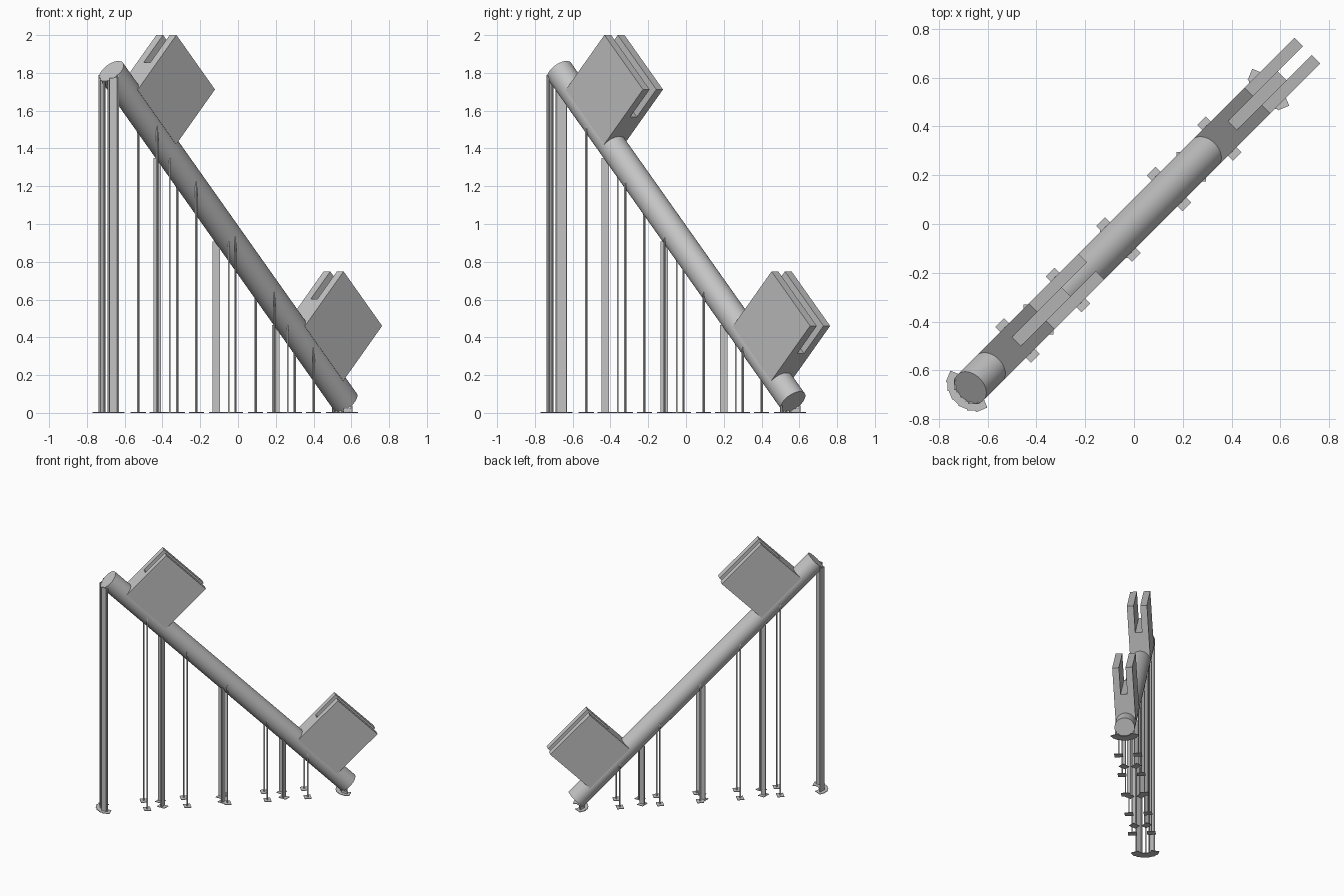
import bpy, bmesh, math
from mathutils import Vector, Matrix

if "Cube" in bpy.data.objects:
    bpy.data.objects.remove(bpy.data.objects["Cube"])

R2 = math.sqrt(2)
RADIUS = 0.075
S_TOP, Z_TOP = -0.9475, 1.81      # centre of the high end of the tube
S_LOW, Z_LOW = 0.802, 0.06        # centre of the low end

grey = bpy.data.materials.new("light_grey")
grey.diffuse_color = (0.55, 0.55, 0.55, 1)
grey.use_nodes = True
grey.node_tree.nodes["Principled BSDF"].inputs["Base Color"].default_value = grey.diffuse_color

ACROSS = Vector((1, -1, 0)) / R2          # sideways
ALONG = Vector((0.5, 0.5, -1 / R2))       # down the tube
OUT = Vector((0.5, 0.5, 1 / R2))          # square to the tube, upward


def at(s, t, z):
    """Point from distance along the diagonal, sideways offset and height."""
    return Vector(((s + t) / R2, (s - t) / R2, z))


def finish(name, bm):
    bmesh.ops.recalc_face_normals(bm, faces=bm.faces)
    mesh = bpy.data.meshes.new(name)
    bm.to_mesh(mesh)
    bm.free()
    ob = bpy.data.objects.new(name, mesh)
    bpy.context.collection.objects.link(ob)
    mesh.materials.append(grey)
    return ob


def box(bm, centre, size, angle):
    m = (Matrix.Translation(centre) @ Matrix.Rotation(angle, 4, 'Z')
         @ Matrix.Diagonal((*size, 1)))
    bmesh.ops.create_cube(bm, size=1, matrix=m)


# Sloping tube
top, low = at(S_TOP, 0, Z_TOP), at(S_LOW, 0, Z_LOW)
bm = bmesh.new()
turn = ALONG.to_track_quat('Z', 'Y').to_matrix().to_4x4()
bmesh.ops.create_cone(bm, cap_ends=True, segments=64, radius1=RADIUS, radius2=RADIUS,
                      depth=(low - top).length,
                      matrix=Matrix.Translation((top + low) / 2) @ turn)
tube = finish("sloping_tube", bm)
bpy.context.view_layer.objects.active = tube
tube.select_set(True)
bpy.ops.object.shade_smooth_by_angle(angle=math.radians(30))

# Two forked brackets: a U profile swept along the tube
FORK = [(-0.075, 0.015), (0.075, 0.015), (0.075, 0.426), (0.025, 0.426),
        (0.025, 0.22), (-0.025, 0.22), (-0.025, 0.426), (-0.075, 0.426)]
for name, offset in (("upper_bracket", -0.877), ("lower_bracket", 0.893)):
    centre = (top + low) / 2 + ALONG * offset
    bm = bmesh.new()
    face = bm.faces.new([bm.verts.new(centre + ACROSS * t + OUT * w - ALONG * 0.204)
                         for t, w in FORK])
    swept = bmesh.ops.extrude_face_region(bm, geom=[face])
    bmesh.ops.translate(bm, vec=ALONG * 0.408,
                        verts=[v for v in swept["geom"] if isinstance(v, bmesh.types.BMVert)])
    finish(name, bm)


def support(bm, s, t, z, width=0.009, angle=math.pi / 4):
    """Thin post with a flat foot; width runs along the given angle."""
    box(bm, at(s, t, z / 2), (width, 0.009, z), angle)
    box(bm, at(s, t, 0.002), (0.05, 0.064, 0.004), angle)


# Paired posts along both sides of the tube
bm = bmesh.new()
for i in range(5):
    s = -0.675 + 0.2925 * i
    for side in (-1, 1):
        support(bm, s, side * 0.071, 0.8625 - s - 0.02)
finish("side_posts", bm)

# Wider blades tucked under the tube, each turned to face outward and down
bm = bmesh.new()
for i in range(3):
    s = -0.558 + 0.4425 * i
    for side in (-1, 1):
        support(bm, s, side * 0.046, 0.8625 - s - 0.07, width=0.04,
                angle=math.pi / 4 + side * math.pi / 4)
finish("under_blades", bm)

# Half rings of posts under the rim at each end, with a blade on each diagonal
for name, s0, z0 in (("high_end_posts", S_TOP, Z_TOP), ("low_end_posts", S_LOW, Z_LOW)):
    bm = bmesh.new()
    for i in range(1, 8):
        a = math.pi * i / 8
        drop = RADIUS / R2 * math.sin(a)
        support(bm, s0 - drop, RADIUS * math.cos(a) * 0.98, max(z0 - drop, 0.01),
                width=0.04 if i in (2, 6) else 0.009, angle=math.pi / 4 - a)
    finish(name, bm)
